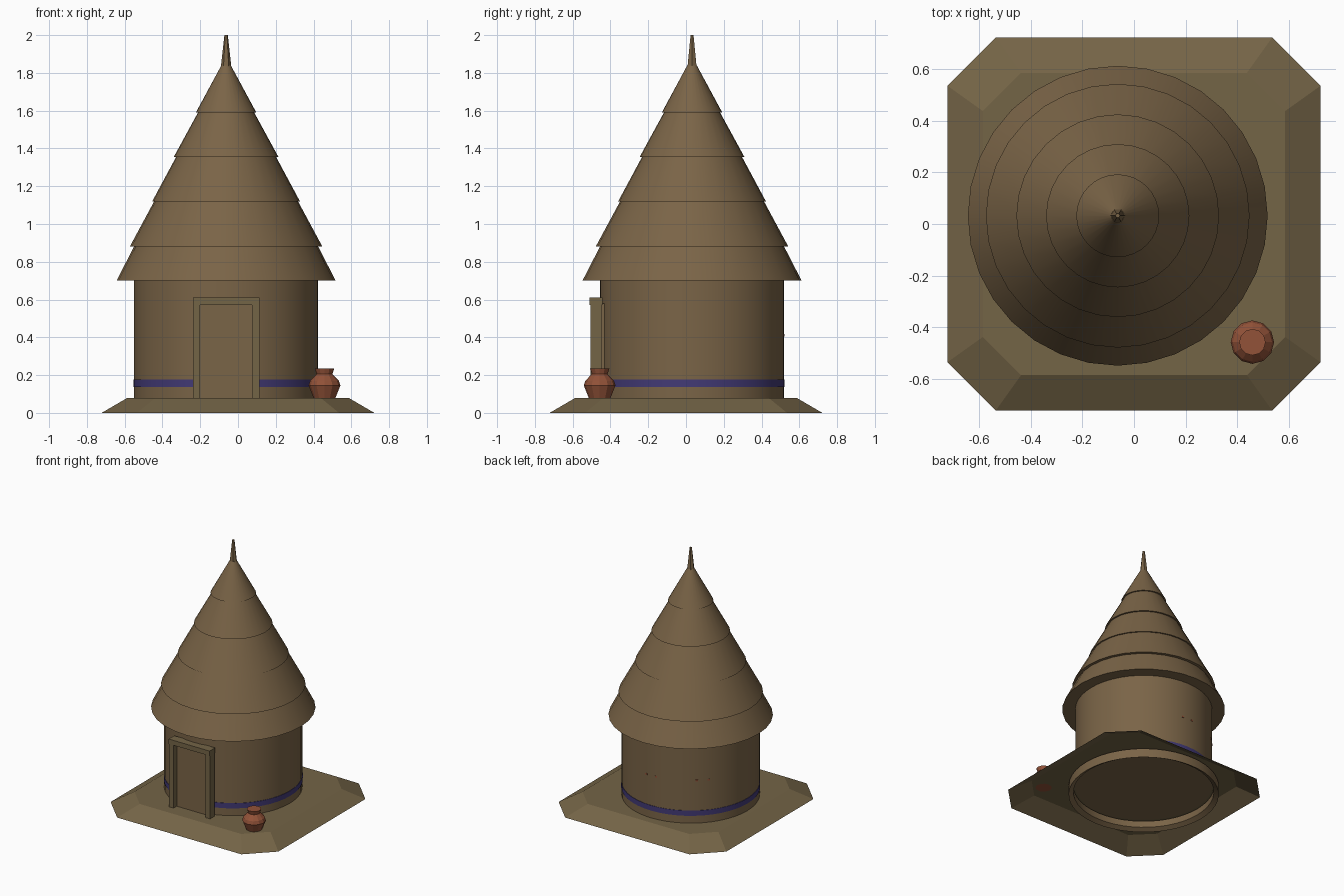
import bpy, bmesh, math
from mathutils import Matrix

if "Cube" in bpy.data.objects:
    bpy.data.objects.remove(bpy.data.objects["Cube"])

HX, HY = -0.063, 0.032          # hut axis


def material(name, rgb):
    m = bpy.data.materials.new(name)
    m.diffuse_color = (*rgb, 1)
    m.use_nodes = True
    m.node_tree.nodes["Principled BSDF"].inputs["Base Color"].default_value = m.diffuse_color
    return m


STRAW = material("straw_brown", (0.195, 0.128, 0.063))
EARTH = material("earth_brown", (0.175, 0.128, 0.062))
CLAY = material("red_clay", (0.29, 0.085, 0.04))
BLUE = material("indigo_paint", (0.055, 0.042, 0.18))


def finish(name, bm, mat, smooth=False):
    bmesh.ops.recalc_face_normals(bm, faces=bm.faces)
    me = bpy.data.meshes.new(name)
    bm.to_mesh(me)
    bm.free()
    me.materials.append(mat)
    ob = bpy.data.objects.new(name, me)
    bpy.context.collection.objects.link(ob)
    if smooth:
        bpy.context.view_layer.objects.active = ob
        ob.select_set(True)
        bpy.ops.object.shade_smooth_by_angle(angle=math.radians(30))
        ob.select_set(False)
    return ob


def lathe(name, profile, mat, n, cx=HX, cy=HY, smooth=False, bottom=True, top=True):
    """Revolve (radius, z) points into a round part with optional end caps."""
    bm = bmesh.new()
    rings = []
    for r, z in profile:
        rings.append([bm.verts.new((cx + r * math.cos(2 * math.pi * i / n),
                                    cy + r * math.sin(2 * math.pi * i / n), z))
                      for i in range(n)])
    for a, b in zip(rings, rings[1:]):
        for i in range(n):
            j = (i + 1) % n
            bm.faces.new((a[i], a[j], b[j], b[i]))
    if bottom:
        bm.faces.new(rings[0][::-1])
    if top:
        bm.faces.new(rings[-1])
    return finish(name, bm, mat, smooth)


def box(name, lo, hi, mat, spin=None):
    bm = bmesh.new()
    size = [h - l for l, h in zip(lo, hi)]
    mid = [(h + l) / 2 for l, h in zip(lo, hi)]
    bmesh.ops.create_cube(bm, size=1, matrix=Matrix.Translation(mid) @ Matrix.Diagonal((*size, 1)))
    if spin is not None:
        bm.transform(Matrix.Translation((HX, HY, 0)) @ Matrix.Rotation(spin, 4, 'Z'))
    return finish(name, bm, mat)


# Ground slab: hollow, chamfered square with sloping sides
def octagon(bm, h, c, z):
    pts = [(h, -c), (h, c), (c, h), (-c, h), (-h, c), (-h, -c), (-c, -h), (c, -h)]
    return [bm.verts.new((x, y, z)) for x, y in pts]


bm = bmesh.new()
low, high = octagon(bm, 0.722, 0.535, 0), octagon(bm, 0.585, 0.437, 0.08)
for i in range(8):
    j = (i + 1) % 8
    bm.faces.new((low[i], low[j], high[j], high[i]))
bm.faces.new(high)
finish("ground_slab", bm, EARTH)

# Footing ring under the slab
lathe("footing_ring", [(0.535, 0.07), (0.535, 0.0), (0.5, 0.02), (0.5, 0.07)],
      STRAW, 48, smooth=True, bottom=False, top=False)

# Round wall and painted band
lathe("wall", [(0.4875, 0.075), (0.4875, 0.72)], STRAW, 48, smooth=True)
lathe("painted_band", [(0.486, 0.138), (0.4905, 0.138), (0.4905, 0.178), (0.486, 0.178)],
      BLUE, 48, smooth=True, bottom=False, top=False)

# Overlapping thatch tiers
tiers = [(0.58, 0.70, 0.485, 0.885), (0.51, 0.88, 0.378, 1.125), (0.392, 1.118, 0.262, 1.36),
         (0.277, 1.355, 0.146, 1.595), (0.16, 1.59, 0.025, 1.84)]
for k, (r0, z0, r1, z1) in enumerate(tiers):
    lathe(f"thatch_tier_{k + 1}", [(r0, z0), (r1, z1)], STRAW, 32, smooth=True)

# Roof spike
lathe("roof_spike", [(0.028, 1.83), (0.009, 2.0)], STRAW, 6)

# Doorway: panel, posts and lintel
DX = HX
box("door_panel", (DX - 0.15, -0.466, 0.08), (DX + 0.15, -0.40, 0.58), STRAW)
for side, s in (("left", -1), ("right", 1)):
    x = DX + s * 0.157
    box(f"door_post_{side}", (x - 0.019, -0.505, 0.08), (x + 0.019, -0.448, 0.575), EARTH)
box("door_lintel", (DX - 0.176, -0.511, 0.572), (DX + 0.176, -0.443, 0.61), EARTH)

# Small red paint marks in pairs on the back of the wall
for deg in (90, 135):
    for s in (-1, 1):
        a = math.radians(deg + s * 5)
        box("paint_mark", (0.483, -0.008, 0.405), (0.4895, 0.008, 0.417), CLAY, spin=a)

# Clay pot
lathe("clay_pot", [(0.058, 0.08), (0.084, 0.145), (0.076, 0.17), (0.042, 0.205), (0.051, 0.234)],
      CLAY, 12, cx=0.458, cy=-0.457)
